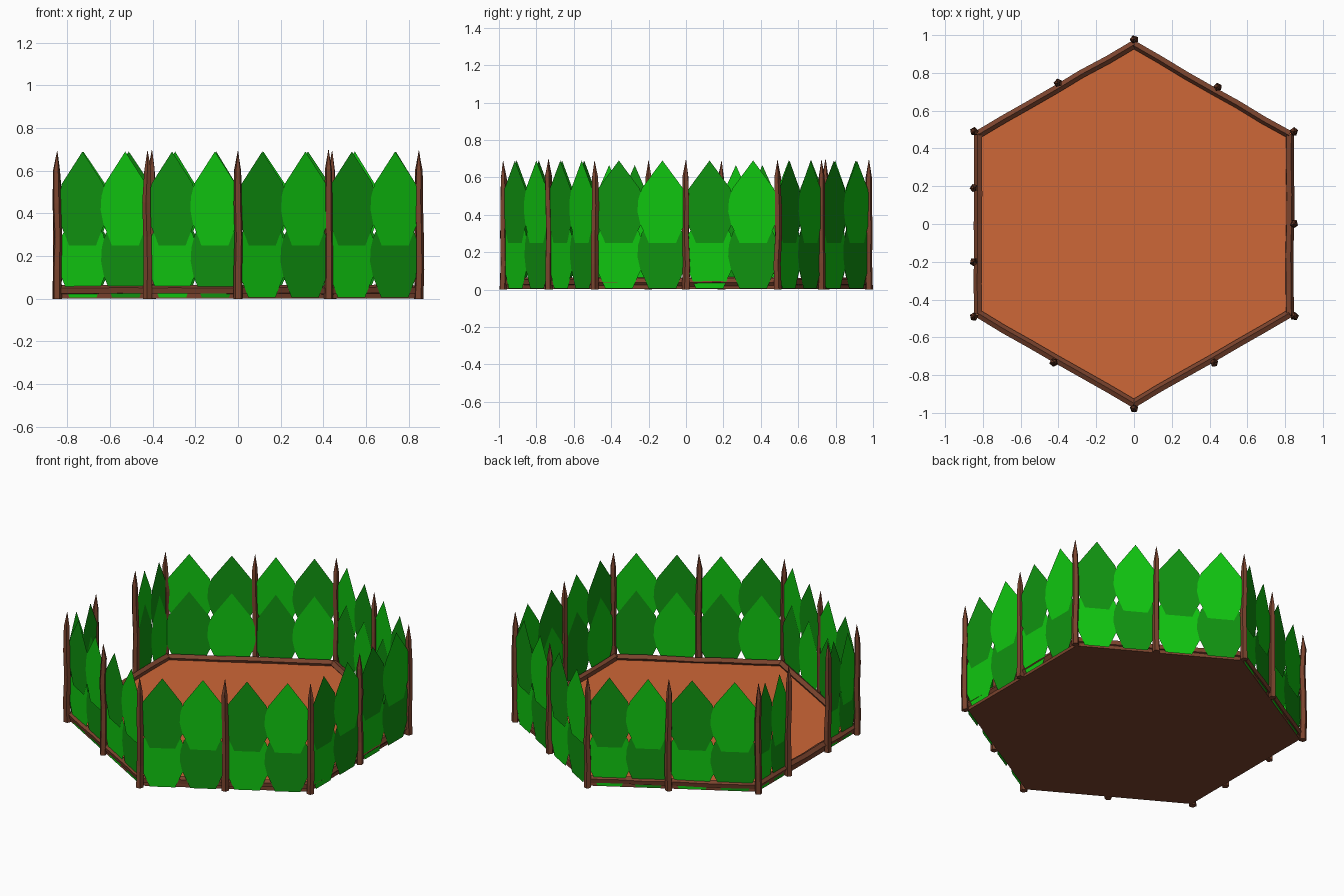
import bpy, bmesh, random
from math import sin, cos, pi, radians
from mathutils import Vector

random.seed(4)
if "Cube" in bpy.data.objects:
    bpy.data.objects.remove(bpy.data.objects["Cube"], do_unlink=True)


def linear(c):
    c /= 255
    return c / 12.92 if c <= 0.04045 else ((c + 0.055) / 1.055) ** 2.4


def material(name, *rgb):
    m = bpy.data.materials.new(name)
    m.use_nodes = True
    col = [linear(c) for c in rgb] + [1]
    m.diffuse_color = col
    m.node_tree.nodes["Principled BSDF"].inputs["Base Color"].default_value = col
    return m


BARK = material("bark brown", 122, 67, 45)
CLAY = material("clay orange", 206, 103, 55)
LIGHT = material("light leaf green", 16, 198, 16)
DARK = material("dark leaf green", 16, 148, 16)


def make_object(name, bm, *mats):
    me = bpy.data.meshes.new(name)
    bm.to_mesh(me)
    bm.free()
    ob = bpy.data.objects.new(name, me)
    for m in mats:
        me.materials.append(m)
    bpy.context.collection.objects.link(ob)
    return ob


def log(name, start, end, profile, wobble):
    """Grooved, slightly crooked log; profile is (fraction, radius) pairs."""
    start, end = Vector(start), Vector(end)
    axis = (end - start).normalized()
    side = axis.orthogonal().normalized()
    up = axis.cross(side)
    bm = bmesh.new()
    rings = []
    n = 10
    spin = random.random()
    for i, (f, r) in enumerate(profile):
        c = start.lerp(end, f)
        if 0 < i < len(profile) - 1:
            c += (side * random.uniform(-1, 1) + up * random.uniform(-1, 1)) * wobble
        ring = []
        for k in range(n):
            a = 2 * pi * k / n + spin
            q = r * (1 if k % 2 else 0.8)
            ring.append(bm.verts.new(c + (side * cos(a) + up * sin(a)) * q))
        rings.append(ring)
    for lo, hi in zip(rings, rings[1:]):
        for k in range(n):
            bm.faces.new((lo[k], lo[(k + 1) % n], hi[(k + 1) % n], hi[k]))
    bm.faces.new(rings[0][::-1])
    bm.faces.new(rings[-1])
    bmesh.ops.recalc_face_normals(bm, faces=bm.faces)
    return make_object(name, bm, BARK)


# Leaf outline: (height fraction, half width fraction)
LEAF = [(0, 0.55), (0.08, 0.66), (0.22, 0.88), (0.38, 1), (0.52, 0.97), (0.66, 0.83)]


def leaf(name, out, along, apothem, mid, half, z0, z1, mat):
    bm = bmesh.new()

    def vert(s, f):
        p = out * apothem + along * (mid + s * half)
        return bm.verts.new((p.x, p.y, z0 + (z1 - z0) * f))
    right = [vert(w, f) for f, w in LEAF]
    left = [vert(-w, f) for f, w in reversed(LEAF)]
    bm.faces.new(right + [vert(0, 1)] + left)
    return make_object(name, bm, mat)


# Floor slab: clay on top, bark on the sides and underside
bm = bmesh.new()
bmesh.ops.create_cone(bm, cap_ends=True, segments=6, radius1=0.96, radius2=0.96, depth=0.03)
bmesh.ops.translate(bm, verts=bm.verts, vec=(0, 0, 0.017))
bm.normal_update()
# Put two corners on the front-back axis
if not any(abs(v.co.x) < 0.01 for v in bm.verts):
    for v in bm.verts:
        v.co.x, v.co.y = v.co.y, -v.co.x
bm.normal_update()
for f in bm.faces:
    f.material_index = 1 if f.normal.z > 0.5 else 0
make_object("floor", bm, BARK, CLAY)

POST = [(0, 0.022), (0.2, 0.021), (0.42, 0.020), (0.65, 0.020), (0.87, 0.017), (1, 0.001)]
BEAM = [(i / 6, 0.023) for i in range(7)]


def post(name, p):
    log(name, (p.x, p.y, 0), (p.x, p.y, random.uniform(0.685, 0.7)), POST, 0.004)


# Six walls; the one facing -x has a gateway in the middle
POSTS = {0: [0], 60: [-0.02], 120: [-0.024], 180: [-0.19, 0.2], 240: [0], 300: [0]}
for angle, mids in POSTS.items():
    a = radians(angle)
    out, along = Vector((cos(a), sin(a), 0)), Vector((-sin(a), cos(a), 0))

    # Ground beam and posts
    base = out * 0.824 + Vector((0, 0, 0.041))
    log(f"beam_{angle}", base - along * 0.476, base + along * 0.476, BEAM, 0.003)
    corner = Vector((cos(a + pi / 6), sin(a + pi / 6), 0)) * 0.978
    post(f"corner_post_{angle}", corner)
    for i, m in enumerate(mids):
        post(f"middle_post_{angle}_{i}", out * 0.848 + along * m)

    # Two overlapping rows of leaves in each panel
    gate = len(mids) == 2
    panels = [(-0.485, mids[0]), (mids[-1], 0.485)]
    top = 0.665 if gate else 0.69
    apothem = 0.845 if cos(a) > 0 else 0.832
    for p, (s, e) in enumerate(panels):
        for k in range(2):
            mid = s + (e - s) * (0.26 + 0.48 * k)
            half = (e - s) * 0.275
            front = apothem + 0.002 * k
            leaf(f"lower_leaf_{angle}_{p}_{k}", out, along, front, mid, half,
                 0.005, 0.455, DARK if k else LIGHT)
            leaf(f"upper_leaf_{angle}_{p}_{k}", out, along, front + 0.004, mid, half,
                 top - 0.44, top, LIGHT if k else DARK)
